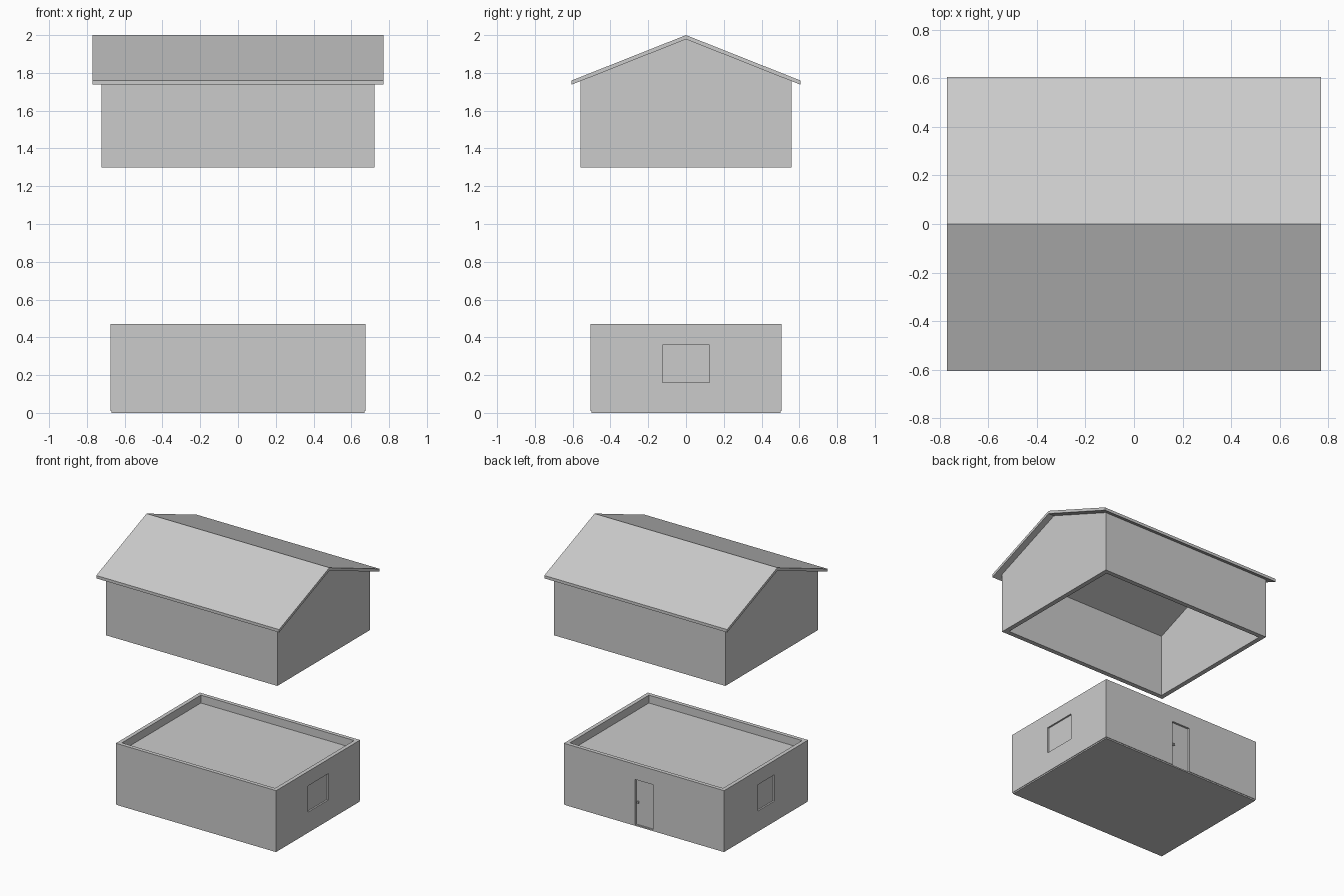
import bpy, bmesh
from mathutils import Vector

if "Cube" in bpy.data.objects:
    bpy.data.objects.remove(bpy.data.objects["Cube"])


def prism(name, profile, x0, x1, mat=None):
    """Extrude a (y, z) profile along x."""
    bm = bmesh.new()
    face = bm.faces.new([bm.verts.new((x0, y, z)) for y, z in profile])
    ext = bmesh.ops.extrude_face_region(bm, geom=[face])
    verts = [g for g in ext["geom"] if isinstance(g, bmesh.types.BMVert)]
    bmesh.ops.translate(bm, verts=verts, vec=Vector((x1 - x0, 0, 0)))
    bmesh.ops.recalc_face_normals(bm, faces=bm.faces)
    mesh = bpy.data.meshes.new(name)
    bm.to_mesh(mesh)
    bm.free()
    ob = bpy.data.objects.new(name, mesh)
    bpy.context.collection.objects.link(ob)
    if mat:
        mesh.materials.append(mat)
    return ob


def box(name, x0, x1, y0, y1, z0, z1, mat=None):
    return prism(name, [(y0, z0), (y1, z0), (y1, z1), (y0, z1)], x0, x1, mat)


def cut(ob, *cutters):
    """Subtract the cutters, apply the result and remove the cutters."""
    for c in cutters:
        m = ob.modifiers.new("cut", 'BOOLEAN')
        m.operation, m.solver, m.object = 'DIFFERENCE', 'EXACT', c
    bpy.context.view_layer.update()
    dg = bpy.context.evaluated_depsgraph_get()
    mesh = bpy.data.meshes.new_from_object(ob.evaluated_get(dg))
    ob.modifiers.clear()
    ob.data = mesh
    for c in cutters:
        bpy.data.objects.remove(c)


plaster = bpy.data.materials.new("plaster")
plaster.diffuse_color = (0.88, 0.87, 0.85, 1)
plaster.use_nodes = True
plaster.node_tree.nodes["Principled BSDF"].inputs["Base Color"].default_value = plaster.diffuse_color

# Lower room: wall ring with door and window openings
W, D, T = 0.675, 0.505, 0.03
walls = box("lower_walls", -W, W, -D, D, 0.01, 0.47, plaster)
cut(walls,
    box("cut_inside", -W + T, W - T, -D + T, D - T, -0.1, 0.6),
    box("cut_window_right", W - 0.1, W + 0.1, -0.125, 0.125, 0.16, 0.36),
    box("cut_window_left", -W - 0.1, -W + 0.1, -0.10, 0.10, 0.16, 0.36),
    box("cut_door", -0.075, 0.075, D - 0.1, D + 0.1, -0.05, 0.355))

# Base plate and the ceiling panel sunk below the wall rim
box("base_plate", -W + 0.004, W - 0.004, -D + 0.004, D - 0.004, 0, 0.01)
box("ceiling_panel", -W + T, W - T, -D + T, D - T, 0.39, 0.41)

# Recessed window panes, door and door handle
box("window_right", W - 0.022, W - 0.012, -0.125, 0.125, 0.16, 0.36)
box("window_left", -W + 0.012, -W + 0.022, -0.10, 0.10, 0.16, 0.36)
box("door", -0.075, 0.075, D - 0.025, D - 0.015, 0.01, 0.355)
box("door_handle", 0.052, 0.064, D - 0.015, D - 0.003, 0.175, 0.19)

# Lifted upper shell: gabled walls, open underneath
SLOPE = 0.24 / 0.605
UW, UD, UT, RIDGE = 0.722, 0.558, 0.035, 1.978
eave = RIDGE - SLOPE * UD
upper = prism("upper_walls", [(-UD, 1.3), (UD, 1.3), (UD, eave), (0, RIDGE), (-UD, eave)], -UW, UW)
cut(upper, box("cut_upper", -UW + UT, UW - UT, -UD + UT, UD - UT, 1.2, 2.1))

# Overhanging roof, one folded sheet
RD = 0.605
top, low = 2.0 - SLOPE * RD, RIDGE - SLOPE * RD
prism("roof", [(-RD, top), (0, 2.0), (RD, top), (RD, low), (0, RIDGE), (-RD, low)], -0.77, 0.77)
